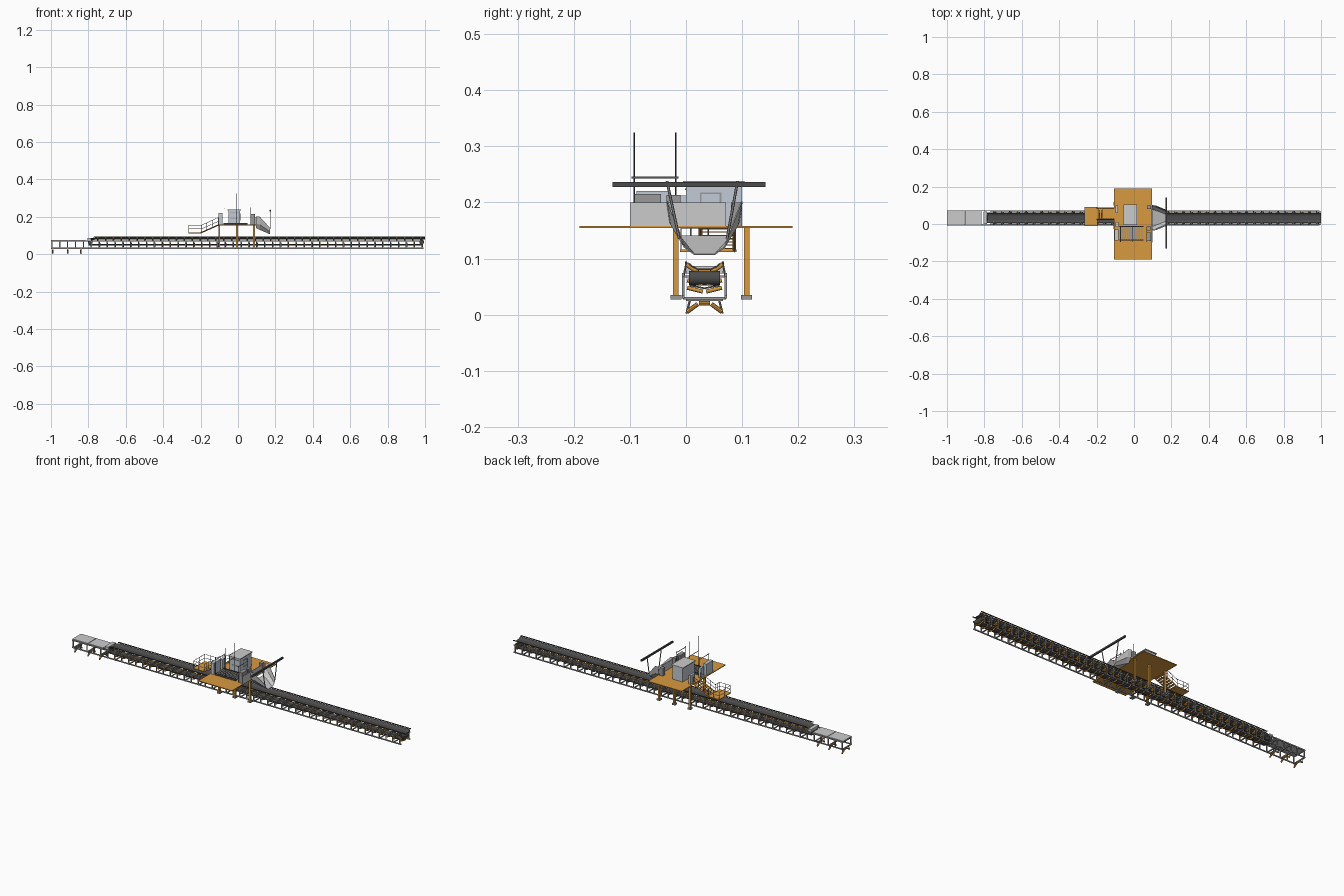
import bpy, bmesh, math
from mathutils import Vector, Matrix

if "Cube" in bpy.data.objects:
    bpy.data.objects.remove(bpy.data.objects["Cube"])


def material(name, rgb):
    m = bpy.data.materials.new(name)
    m.diffuse_color = (*rgb, 1)
    m.use_nodes = True
    m.node_tree.nodes["Principled BSDF"].inputs["Base Color"].default_value = m.diffuse_color
    return m


ORANGE = material("orange_paint", (0.69, 0.32, 0.05))
DARK = material("dark_rubber", (0.07, 0.07, 0.07))
STEEL = material("steel", (0.32, 0.32, 0.32))
PALE = material("pale_panel", (0.55, 0.6, 0.68))


def finish(name, bm, mat):
    bmesh.ops.recalc_face_normals(bm, faces=bm.faces)
    me = bpy.data.meshes.new(name)
    bm.to_mesh(me)
    bm.free()
    ob = bpy.data.objects.new(name, me)
    bpy.context.collection.objects.link(ob)
    if mat:
        me.materials.append(mat)
    return ob


def boxes(name, spans, mat=None):
    """One object from (x0, x1, y0, y1, z0, z1) spans."""
    bm = bmesh.new()
    for x0, x1, y0, y1, z0, z1 in spans:
        m = Matrix.Translation(((x0 + x1) / 2, (y0 + y1) / 2, (z0 + z1) / 2))
        bmesh.ops.create_cube(bm, size=1, matrix=m @ Matrix.Diagonal((x1 - x0, y1 - y0, z1 - z0, 1)))
    return finish(name, bm, mat)


def beams(name, pairs, r, mat=None, sides=4):
    """One object from straight bars between point pairs."""
    bm = bmesh.new()
    for a, b in pairs:
        a, b = Vector(a), Vector(b)
        d = b - a
        rot = d.to_track_quat('Z', 'Y').to_matrix().to_4x4()
        bmesh.ops.create_cone(bm, cap_ends=True, segments=sides, radius1=r, radius2=r, depth=d.length,
                              matrix=Matrix.Translation((a + b) / 2) @ rot)
    return finish(name, bm, mat)


def loft(name, rings, mat=None, thick=0.002):
    """Open sheet through matching cross-sections."""
    bm = bmesh.new()
    vs = [[bm.verts.new(p) for p in ring] for ring in rings]
    for a, b in zip(vs, vs[1:]):
        for i in range(len(a) - 1):
            bm.faces.new((a[i], a[i + 1], b[i + 1], b[i]))
    ob = finish(name, bm, mat)
    s = ob.modifiers.new("thickness", 'SOLIDIFY')
    s.thickness, s.offset = thick, 0
    return ob


YC = 0.033                      # conveyor centre line
SIDES = (YC - 0.038, YC + 0.038)

# Conveyor frame: side rails, posts, cross members
boxes("conveyor_rails", [(-1, 0.992, y - 0.002, y + 0.002, z, z + 0.006)
                         for y in SIDES for z in (0.029, 0.068)], STEEL)
post_x = [-0.995 + i * 0.0421 for i in range(48)]
boxes("conveyor_posts", [(x - 0.003, x + 0.003, y - 0.002, y + 0.002, 0.03, 0.072)
                         for x in post_x for y in SIDES], STEEL)
boxes("cross_members", [(x - 0.003, x + 0.003, SIDES[0], SIDES[1], z, z + 0.004)
                        for x in post_x[::2] for z in (0.027, 0.066)], STEEL)

# Troughed belt and its return run
prof = [(-0.028, 0.091), (-0.021, 0.085), (-0.012, 0.081), (0.012, 0.081), (0.021, 0.085), (0.028, 0.091)]
loft("carrying_belt", [[(x, YC + y, z + dz) for y, z in prof]
                       for x, dz in ((-0.805, -0.012), (-0.76, 0), (1, 0))], DARK, 0.003)
ret = [(-0.026, 0.052), (0, 0.047), (0.026, 0.052)]
loft("return_belt", [[(x, YC + y, z) for y, z in ret] for x in (-0.8, 0.99)], DARK, 0.003)

# End pulleys
beams("end_pulleys", [((x, YC - 0.028, 0.065), (x, YC + 0.028, 0.065)) for x in (-0.79, 0.982)],
      0.013, DARK, 16)

# Idler rollers: three-roll trough on top, vee below
idler_x = [-0.75 + i * 0.0421 for i in range(42)]
top, low, arms = [], [], []
for x in idler_x:
    top.append(((x, YC - 0.011, 0.075), (x, YC + 0.011, 0.075)))
    for s in (-1, 1):
        top.append(((x, YC + s * 0.013, 0.076), (x, YC + s * 0.032, 0.090)))
        low.append(((x + 0.01, YC + s * 0.003, 0.041), (x + 0.01, YC + s * 0.031, 0.048)))
        low.append(((x + 0.01, YC + s * 0.003, 0.055), (x + 0.01, YC + s * 0.031, 0.061)))
        arms.append(((x, YC + s * 0.037, 0.07), (x, YC + s * 0.032, 0.093)))
beams("trough_idlers", top, 0.0042, ORANGE, 8)
beams("return_idlers", low, 0.0036, ORANGE, 8)
beams("idler_brackets", arms, 0.0018, STEEL)

# Side strips along the belt edges
boxes("belt_edge_strips", [(-0.77, 1, YC + s * 0.033 - 0.002, YC + s * 0.033 + 0.002, 0.091, 0.095)
                           for s in (-1, 1)], DARK)

# Tail section: cover plates, hanging trough supports
boxes("tail_cover_plates", [(-1, -0.907, -0.004, 0.07, 0.073, 0.077),
                            (-0.904, -0.815, -0.004, 0.07, 0.073, 0.077)])
boxes("tail_scraper", [(-0.805, -0.785, 0.0, 0.066, 0.073, 0.087)])
hang, hang_arms = [], []
for x in (-0.99, -0.91, -0.84):
    hang.append(((x, YC - 0.01, 0.02), (x, YC + 0.01, 0.02)))
    for s in (-1, 1):
        hang.append(((x, YC + s * 0.012, 0.019), (x, YC + s * 0.031, 0.005)))
        hang_arms.append(((x, YC + s * 0.032, 0.002), (x, YC + s * 0.025, 0.03)))
beams("tail_support_rollers", hang, 0.004, ORANGE, 8)
beams("tail_support_arms", hang_arms, 0.002, STEEL)
boxes("tail_support_bars", [(x - 0.003, x + 0.003, 0, 0.066, 0.024, 0.028) for x in (-0.99, -0.91, -0.84)], STEEL)

# Deck, legs and feet
boxes("deck", [(-0.107, 0.097, -0.19, 0.19, 0.154, 0.158)], ORANGE)
leg_xy = [(x, y) for x in (-0.1, -0.006, 0.086) for y in (-0.018, 0.108)]
boxes("deck_legs", [(x - 0.005, x + 0.005, y - 0.005, y + 0.005, 0.035, 0.154) for x, y in leg_xy], ORANGE)
boxes("leg_feet", [(x - 0.009, x + 0.009, y - 0.01, y + 0.01, 0.027, 0.035) for x, y in leg_xy], STEEL)

# Control cabin with roof and window panels
boxes("cabin", [(-0.05, 0.012, 0.0, 0.1, 0.158, 0.234)], PALE)
boxes("cabin_roof", [(-0.055, 0.016, -0.005, 0.104, 0.234, 0.238)])
boxes("cabin_window_frames", [(0.012, 0.014, 0.025, 0.062, z, z + 0.003) for z in (0.18, 0.215)]
      + [(0.012, 0.014, y, y + 0.003, 0.18, 0.218) for y in (0.025, 0.06)]
      + [(-0.04, 0.002, -0.002, 0, z, z + 0.003) for z in (0.19, 0.222)], STEEL)

# Slatted feed grate
boxes("grate_slats", [(-0.075 + i * 0.0125, -0.067 + i * 0.0125, -0.085, -0.015, 0.158, 0.165)
                      for i in range(10)], STEEL)
boxes("grate_frame", [(-0.078, 0.05, y - 0.002, y + 0.002, 0.158, 0.168) for y in (-0.086, -0.014)], DARK)

# Equipment cabinets on the deck
boxes("left_cabinets", [(-0.103, -0.084, -0.088, -0.03, 0.158, 0.22),
                        (-0.098, -0.084, -0.015, 0.01, 0.158, 0.212),
                        (-0.098, -0.086, 0.06, 0.1, 0.158, 0.205)], PALE)
boxes("right_cabinets", [(0.069, 0.09, -0.092, -0.045, 0.158, 0.215),
                         (0.07, 0.09, 0.08, 0.1, 0.158, 0.2),
                         (0.07, 0.088, -0.035, -0.01, 0.158, 0.213)], STEEL)
boxes("chute_back_wall", [(0.094, 0.098, -0.1, 0.071, 0.158, 0.2)])

# Masts with crossbars
masts = [((x, y, 0.158), (x, y, 0.325 if x == -0.01 else 0.25))
         for x in (-0.072, -0.01, 0.068) for y in (-0.092, -0.018)]
beams("masts", masts, 0.0013, DARK, 6)
beams("mast_crossbars", [((x, -0.097, 0.244), (x, -0.013, 0.244)) for x in (-0.072, -0.01, 0.068)],
      0.0018, STEEL, 6)

# Discharge chute
sections = [(0.097, 0.067, 0.045, 0.202, 0.14), (0.117, 0.065, 0.04, 0.2, 0.131), (0.172, 0.042, 0.018, 0.14, 0.107)]
loft("discharge_chute", [[(x, YC - w, zt), (x, YC - (w * .75 + f * .25), zt * .4 + zb * .6), (x, YC - f, zb),
                          (x, YC + f, zb), (x, YC + (w * .75 + f * .25), zt * .4 + zb * .6), (x, YC + w, zt)]
                         for x, w, f, zt, zb in sections])

# Overhead bar with hangers
boxes("overhead_bar", [(0.168, 0.176, -0.131, 0.142, 0.227, 0.236)], DARK)
beams("bar_hangers", [((0.172, -0.034, 0.238), (0.172, -0.012, 0.135)),
                      ((0.172, 0.092, 0.238), (0.172, 0.073, 0.135))], 0.0025, STEEL, 6)

# Stairs and landing
boxes("landing", [(-0.265, -0.195, -0.011, 0.09, 0.112, 0.116)], ORANGE)
boxes("stair_treads", [(-0.198 + i * 0.0135, -0.186 + i * 0.0135, 0.028, 0.084, 0.117 + i * 0.0058, 0.119 + i * 0.0058)
                       for i in range(7)], ORANGE)
STAIR_Y = (0.026, 0.086)
beams("stair_stringers", [((-0.2, y, 0.114), (-0.105, y, 0.156)) for y in STAIR_Y], 0.0035, ORANGE)

# Handrails around stairs and landing
rails = []
for y in STAIR_Y:
    for h in (0.02, 0.04):
        rails.append(((-0.198, y, 0.114 + h), (-0.105, y, 0.156 + h)))
    for i in range(4):
        x, z = -0.198 + i * 0.031, 0.114 + i * 0.014
        rails.append(((x, y, z), (x, y, z + 0.04)))
corners = [(-0.197, 0.026), (-0.197, -0.009), (-0.263, -0.009), (-0.263, 0.088), (-0.197, 0.088)]
for a, b in zip(corners, corners[1:]):
    for z in (0.135, 0.155):
        rails.append(((*a, z), (*b, z)))
    mid = ((a[0] + b[0]) / 2, (a[1] + b[1]) / 2)
    for p in (b, mid):
        rails.append(((*p, 0.114), (*p, 0.155)))
beams("handrails", rails, 0.0012, STEEL, 6)

# Smooth shading on the round rollers
for n in ("trough_idlers", "return_idlers", "end_pulleys", "masts"):
    ob = bpy.data.objects[n]
    bpy.ops.object.select_all(action='DESELECT')
    ob.select_set(True)
    bpy.context.view_layer.objects.active = ob
    bpy.ops.object.shade_smooth_by_angle(angle=math.radians(50))
